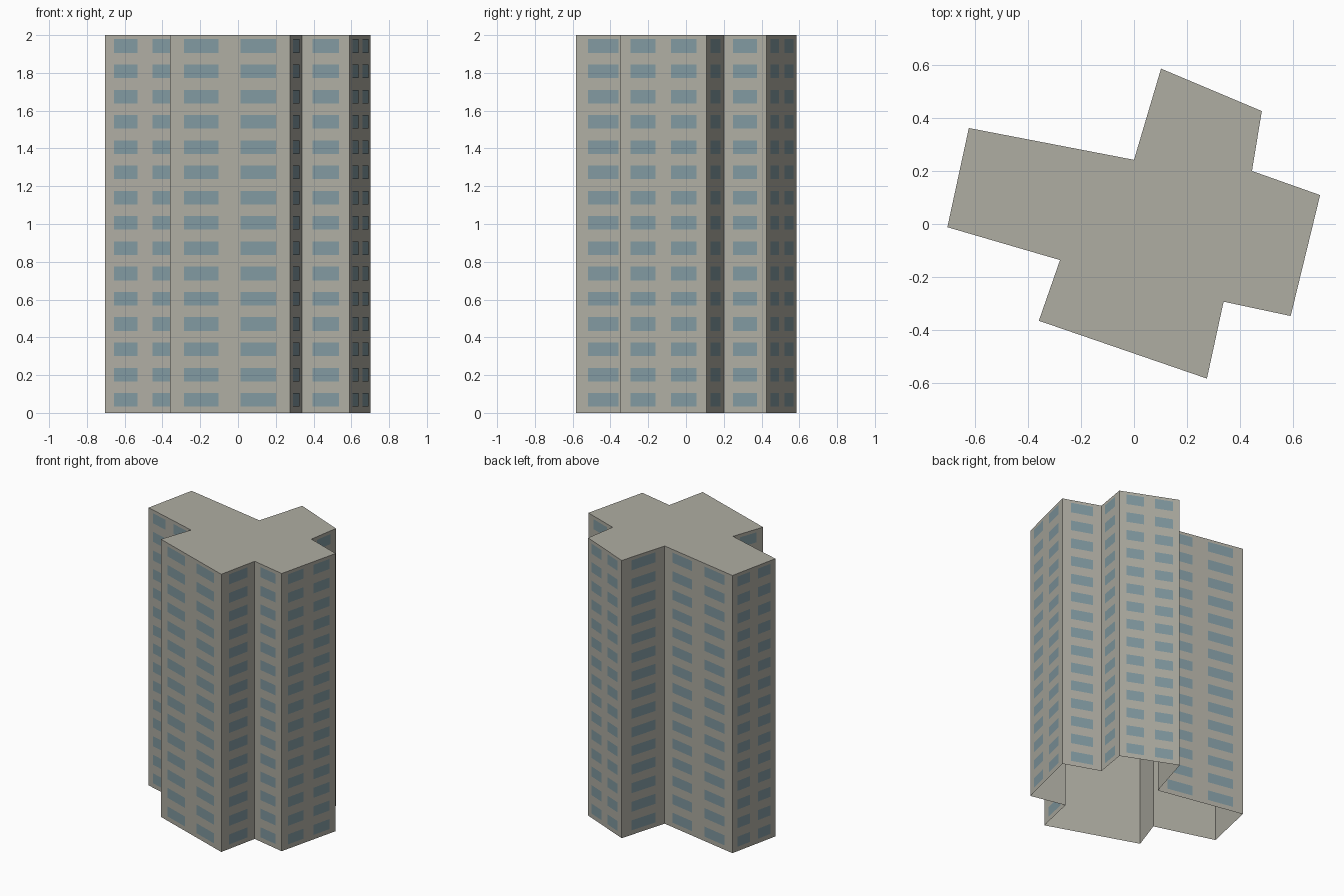
import bpy
import bmesh
from mathutils import Vector

cube = bpy.data.objects.get("Cube")
if cube:
    bpy.data.objects.remove(cube, do_unlink=True)


def make_material(name, color):
    mat = bpy.data.materials.new(name)
    mat.use_nodes = True
    mat.diffuse_color = (*color, 1)
    mat.node_tree.nodes["Principled BSDF"].inputs["Base Color"].default_value = (*color, 1)
    return mat


def make_object(name, bm, mat):
    mesh = bpy.data.meshes.new(name)
    bm.to_mesh(mesh)
    bm.free()
    mesh.materials.append(mat)
    obj = bpy.data.objects.new(name, mesh)
    bpy.context.collection.objects.link(obj)
    return obj


concrete = make_material("warm grey concrete", (0.43, 0.42, 0.365))
glass = make_material("blue grey glass", (0.22, 0.32, 0.355))

HEIGHT = 2.0
FLOORS = 15
UP = Vector((0, 0, 1))

# Footprint of the cross-shaped tower, counter-clockwise from the west corner
footprint = [Vector((x, y, 0)) for x, y in (
    (-0.704, -0.012), (-0.279, -0.136), (-0.359, -0.365), (0.275, -0.583),
    (0.338, -0.293), (0.591, -0.347), (0.702, 0.109), (0.445, 0.2),
    (0.482, 0.426), (0.102, 0.586), (0.0, 0.242), (-0.623, 0.362))]
sides = list(zip(footprint, footprint[1:] + footprint[:1]))

# Tower shell: walls and flat roof, open underneath
bm = bmesh.new()
base = [bm.verts.new(p) for p in footprint]
top = [bm.verts.new(p + UP * HEIGHT) for p in footprint]
for i in range(len(base)):
    j = (i + 1) % len(base)
    bm.faces.new((base[i], base[j], top[j], top[i]))
bm.faces.new(top)
make_object("tower_shell", bm, concrete)

# Window panes: one column on short walls, two on long walls
bm = bmesh.new()
for a, b in sides:
    along = b - a
    outward = along.cross(UP).normalized() * 0.002
    columns = [(0.22, 0.78)] if along.length < 0.37 else [(0.115, 0.405), (0.59, 0.885)]
    for floor in range(FLOORS):
        low = UP * (0.033 + floor * 0.1338)
        high = low + UP * 0.072
        for start, end in columns:
            p, q = a + along * start + outward, a + along * end + outward
            bm.faces.new([bm.verts.new(v) for v in (p + low, q + low, q + high, p + high)])
make_object("window_panes", bm, glass)
